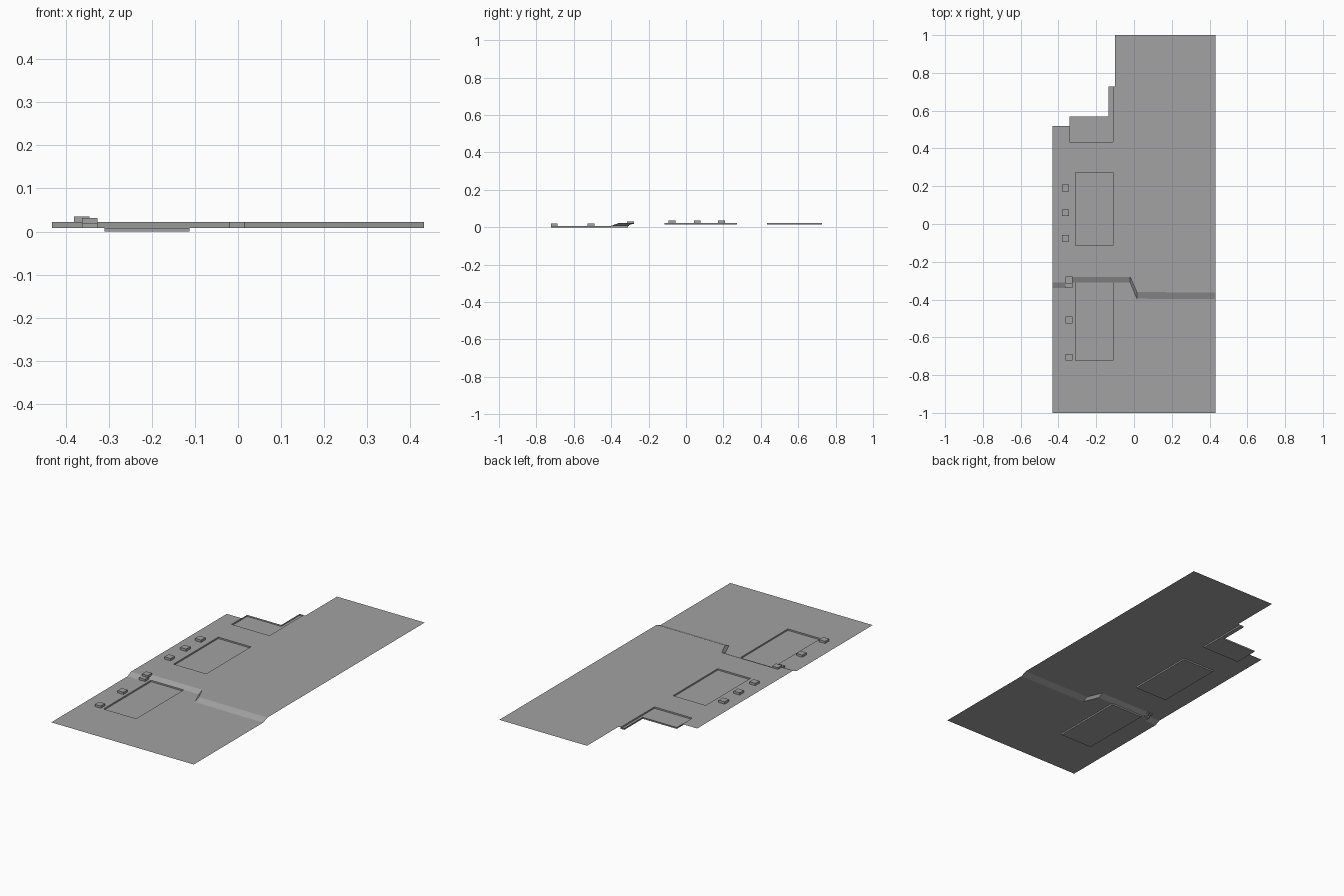
import bpy, bmesh

if "Cube" in bpy.data.objects:
    bpy.data.objects.remove(bpy.data.objects["Cube"])

LOW, HIGH, DEPTH = 0.008, 0.022, 0.008

grey = bpy.data.materials.new("site grey")
grey.diffuse_color = (0.36, 0.36, 0.36, 1)
grey.use_nodes = True
grey.node_tree.nodes["Principled BSDF"].inputs["Base Color"].default_value = grey.diffuse_color


def finish(name, bm):
    bmesh.ops.recalc_face_normals(bm, faces=bm.faces)
    mesh = bpy.data.meshes.new(name)
    bm.to_mesh(mesh)
    bm.free()
    mesh.materials.append(grey)
    obj = bpy.data.objects.new(name, mesh)
    bpy.context.collection.objects.link(obj)
    return obj


# Column lines: x, foot of bank y, crest of bank y
COLS = [(-0.432, -0.34, -0.31), (-0.36, -0.34, -0.31), (-0.342, -0.31, -0.28),
        (-0.31, -0.31, -0.28), (-0.135, -0.31, -0.28), (-0.112, -0.31, -0.28),
        (-0.10, -0.31, -0.28), (-0.02, -0.31, -0.28), (0.015, -0.395, -0.36),
        (0.25, -0.398, -0.362), (0.432, -0.398, -0.362)]
# Row lines; "foot" and "crest" follow the bank
ROWS = [-1, -0.722, "foot", "crest", -0.115, 0.272, 0.433, 0.52, 0.568, 0.727, 1]


def inside(i, j, rects):
    x = (COLS[i][0] + COLS[i + 1][0]) / 2
    a, b = [r if not isinstance(r, str) else (-0.31 if r == "foot" else -0.28)
            for r in ROWS[j:j + 2]]
    y = (a + b) / 2
    return any(x0 < x < x1 and y0 < y < y1 for x0, x1, y0, y1 in rects)


# Sunken building footprints and the notched back left corner
PITS = [(-0.31, -0.112, -0.722, -0.31), (-0.31, -0.112, -0.115, 0.272),
        (-0.342, -0.112, 0.433, 0.568), (-0.135, -0.112, 0.568, 0.727)]
NOTCH = [(-0.5, -0.342, 0.52, 1), (-0.342, -0.135, 0.568, 1), (-0.135, -0.10, 0.727, 1)]

ground, pits = bmesh.new(), bmesh.new()
cache = {}


def vert(bm, i, j, drop=0):
    key = (bm is pits, i, j, drop)
    if key not in cache:
        x, foot, crest = COLS[i]
        y = {"foot": foot, "crest": crest}.get(ROWS[j], ROWS[j])
        z = (LOW if j <= 2 else HIGH) - drop
        cache[key] = bm.verts.new((x, y, z))
    return cache[key]


for i in range(len(COLS) - 1):
    for j in range(len(ROWS) - 1):
        loop = [(i, j), (i + 1, j), (i + 1, j + 1), (i, j + 1)]
        if inside(i, j, PITS):
            # Pit floor, and walls along its outline
            pits.faces.new([vert(pits, *c, DEPTH) for c in loop])
            for k, (di, dj) in enumerate([(0, -1), (1, 0), (0, 1), (-1, 0)]):
                if not inside(i + di, j + dj, PITS):
                    a, b = loop[k], loop[(k + 1) % 4]
                    pits.faces.new([vert(pits, *a, DEPTH), vert(pits, *a),
                                    vert(pits, *b), vert(pits, *b, DEPTH)])
        elif not inside(i, j, NOTCH):
            ground.faces.new([vert(ground, *c) for c in loop])

for name, bm in (("terrain", ground), ("building_pits", pits)):
    obj = finish(name, bm)
    # Floors and banks face up
    up = sum(p.normal.z * p.area for p in obj.data.polygons)
    if up < 0:
        obj.data.flip_normals()


# Small square blocks beside the pits
def block(name, x, y, z0, z1, size=0.036):
    bm = bmesh.new()
    bmesh.ops.create_cube(bm, size=1)
    for v in bm.verts:
        v.co = (x + v.co.x * size, y + v.co.y * size, z0 if v.co.z < 0 else z1)
    finish(name, bm)


for y in (0.19, 0.06, -0.075):
    block("upper_block", -0.362, y, HIGH, 0.035)
for y in (-0.705, -0.508, -0.322):
    block("lower_block", -0.344, y, LOW, 0.02)
block("bank_block", -0.344, -0.297, 0.018, 0.031)
